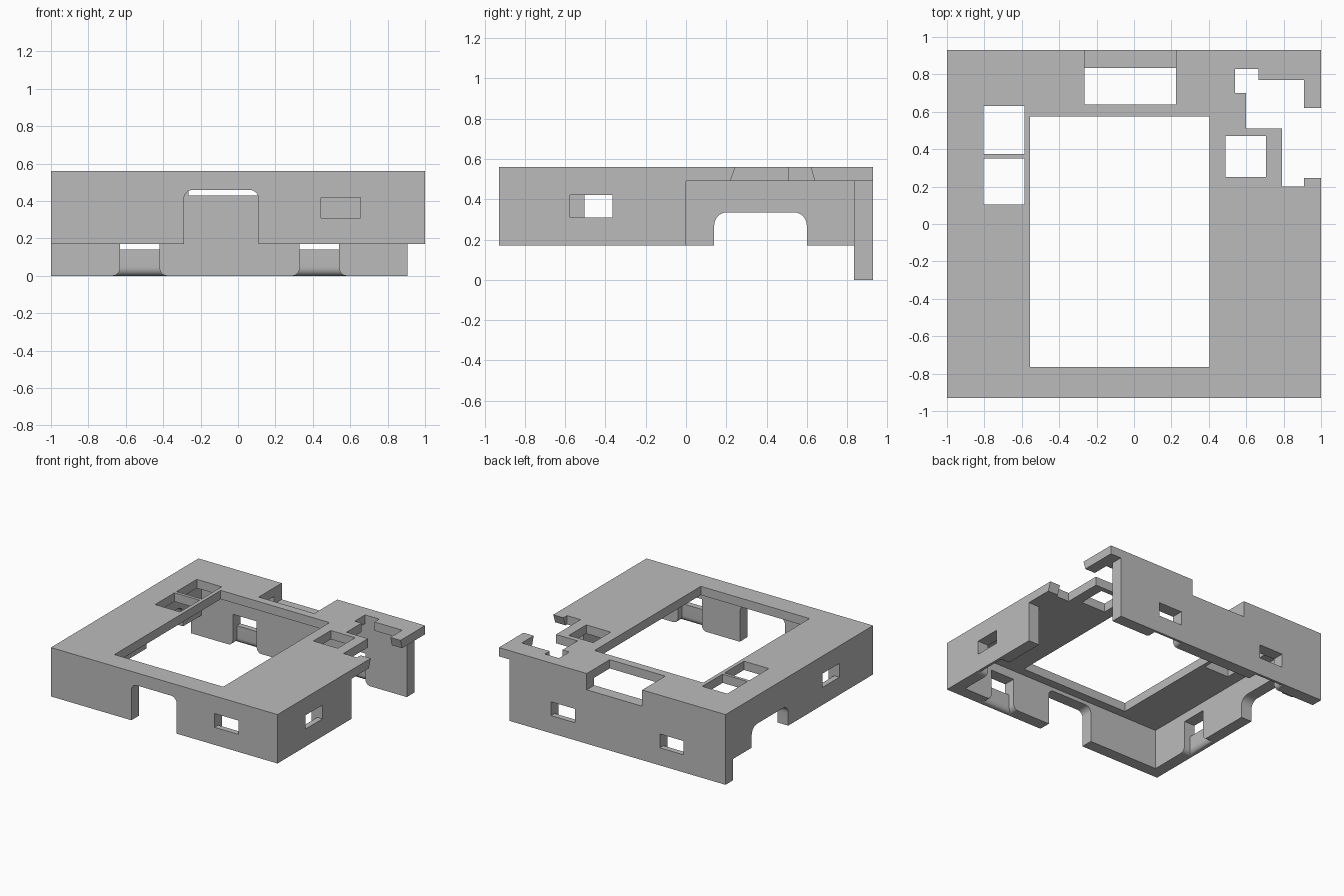
import bpy, bmesh
from math import sin, cos, pi, radians
from mathutils import Vector

if "Cube" in bpy.data.objects:
    bpy.data.objects.remove(bpy.data.objects["Cube"])

HALF_Y, TOP, ROOF, BASE = 0.93, 0.56, 0.49, 0.17
IN_X, IN_Y = 0.905, 0.835      # inner faces of the walls
LOW = -0.1                     # cutters start below the model
cutters = []


def loft(name, rings):
    """Closed solid through a list of matching rings."""
    bm = bmesh.new()
    loops = [[bm.verts.new(p) for p in ring] for ring in rings]
    n = len(loops[0])
    for a, b in zip(loops, loops[1:]):
        for i in range(n):
            j = (i + 1) % n
            bm.faces.new((a[i], a[j], b[j], b[i]))
    bm.faces.new(loops[0])
    bm.faces.new(loops[-1])
    bmesh.ops.recalc_face_normals(bm, faces=bm.faces)
    mesh = bpy.data.meshes.new(name)
    bm.to_mesh(mesh)
    bm.free()
    ob = bpy.data.objects.new(name, mesh)
    bpy.context.collection.objects.link(ob)
    return ob


def prism(name, points, axis, lo, hi):
    """Extrude a 2D outline along one axis."""
    def place(p, h):
        v = list(p)
        v.insert("xyz".index(axis), h)
        return v
    return loft(name, [[place(p, h) for p in points] for h in (lo, hi)])


def block(name, x, y, z):
    return prism(name, [(x[0], y[0]), (x[1], y[0]), (x[1], y[1]), (x[0], y[1])],
                 "z", *z)


def cut(ob):
    ob.hide_render = True
    cutters.append(ob)


def arch(a, b, top, r, steps=8):
    """Outline of an opening with rounded upper corners."""
    pts = [(a, LOW), (b, LOW)]
    for cx, start in ((b - r, 0), (a + r, pi / 2)):
        for i in range(steps + 1):
            t = start + i * pi / 2 / steps
            pts.append((cx + r * cos(t), top - r + r * sin(t)))
    return pts


def latch(inner, outward, centre, bottom, half=0.105):
    """Window through a wall, with a flared channel inside leading to its foot."""
    n = Vector(outward)
    t = Vector((-n.y, n.x, 0))
    origin = n * inner + Vector([abs(c) for c in t]) * centre

    def ring(z, w, near, far):
        return [origin + t * s * w + n * d + Vector((0, 0, z))
                for s, d in ((-1, near), (1, near), (1, far), (-1, far))]

    low, high = bottom + 0.14, bottom + 0.25
    cut(loft("window_cutter", [ring(z, half, -0.02, 0.2) for z in (low, high)]))
    rings = [ring(high, half, -0.02, 0.05)]
    r = 0.045
    for i in range(9):
        a = i * pi / 16
        grow = 1 - cos(a)
        rings.append(ring(bottom + r * (1 - sin(a)), half + 0.04 * grow,
                          -0.02, 0.05 + 0.035 * grow))
    rings.append(ring(bottom - 0.02, half + 0.04, -0.02, 0.085))
    cut(loft("channel_cutter", rings))


# Solid housing, hollowed out to leave roof and walls
housing = block("housing", (-1, 1), (-HALF_Y, HALF_Y), (0, TOP))
cut(block("interior_cutter", (-IN_X, IN_X), (-IN_Y, IN_Y), (LOW, ROOF)))
cut(block("skirt_cutter", (-1.1, 1.1), (-1.1, IN_Y), (LOW, BASE)))
cut(block("open_corner_cutter", (IN_X, 1.1), (0, 1.1), (LOW, ROOF)))

# Rounded openings in the front and left-hand walls
cut(prism("front_opening_cutter", arch(-0.29, 0.11, 0.46, 0.05), "y", -1.1, -0.8))
cut(prism("side_opening_cutter", arch(0.14, 0.6, 0.335, 0.065), "x", -1.1, -0.8))

# Roof openings
for x, y in (((-0.555, 0.405), (-0.765, 0.575)),
             ((-0.805, -0.585), (0.375, 0.63)),
             ((-0.805, -0.585), (0.105, 0.35)),
             ((0.49, 0.705), (0.25, 0.47))):
    cut(block("roof_cutter", x, y, (0.44, 0.7)))
cut(block("back_notch_cutter", (-0.265, 0.225), (0.64, 1.1), (0.43, 0.7)))

# Stepped cut-out in the open corner, with flared outer lips
cut(prism("corner_cutter",
          [(0.54, 0.83), (0.54, 0.7), (0.6, 0.7), (0.6, 0.51), (0.79, 0.51),
           (0.79, 0.2), (0.91, 0.2), (0.91, 0.77), (0.665, 0.77), (0.665, 0.83)],
          "z", 0.44, 0.7))
cut(prism("lip_cutter",
          [(0.22, 0.44), (0.22, ROOF), (0.245, TOP), (0.245, 0.7),
           (0.62, 0.7), (0.62, TOP), (0.64, ROOF), (0.64, 0.44)],
          "x", 0.88, 1.1))

# Latch windows
latch(IN_Y, (0, -1, 0), 0.55, BASE)
latch(IN_X, (1, 0, 0), -0.47, BASE)
latch(IN_X, (-1, 0, 0), -0.4, BASE)
for centre in (-0.525, 0.435):
    latch(IN_Y, (0, 1, 0), centre, 0)

# Apply every cut
for c in cutters:
    mod = housing.modifiers.new(c.name, "BOOLEAN")
    mod.operation = "DIFFERENCE"
    mod.solver = "EXACT"
    mod.object = c
bpy.context.view_layer.update()
graph = bpy.context.evaluated_depsgraph_get()
result = bpy.data.meshes.new_from_object(housing.evaluated_get(graph))
housing.modifiers.clear()
housing.data = result
for c in cutters:
    bpy.data.objects.remove(c)

# Plain grey plastic
grey = bpy.data.materials.new("grey_plastic")
grey.use_nodes = True
colour = (0.5, 0.5, 0.5, 1)
grey.diffuse_color = colour
grey.node_tree.nodes["Principled BSDF"].inputs["Base Color"].default_value = colour
result.materials.clear()
result.materials.append(grey)

for ob in bpy.context.selected_objects:
    ob.select_set(False)
housing.select_set(True)
bpy.context.view_layer.objects.active = housing
bpy.ops.object.shade_smooth_by_angle(angle=radians(30))
